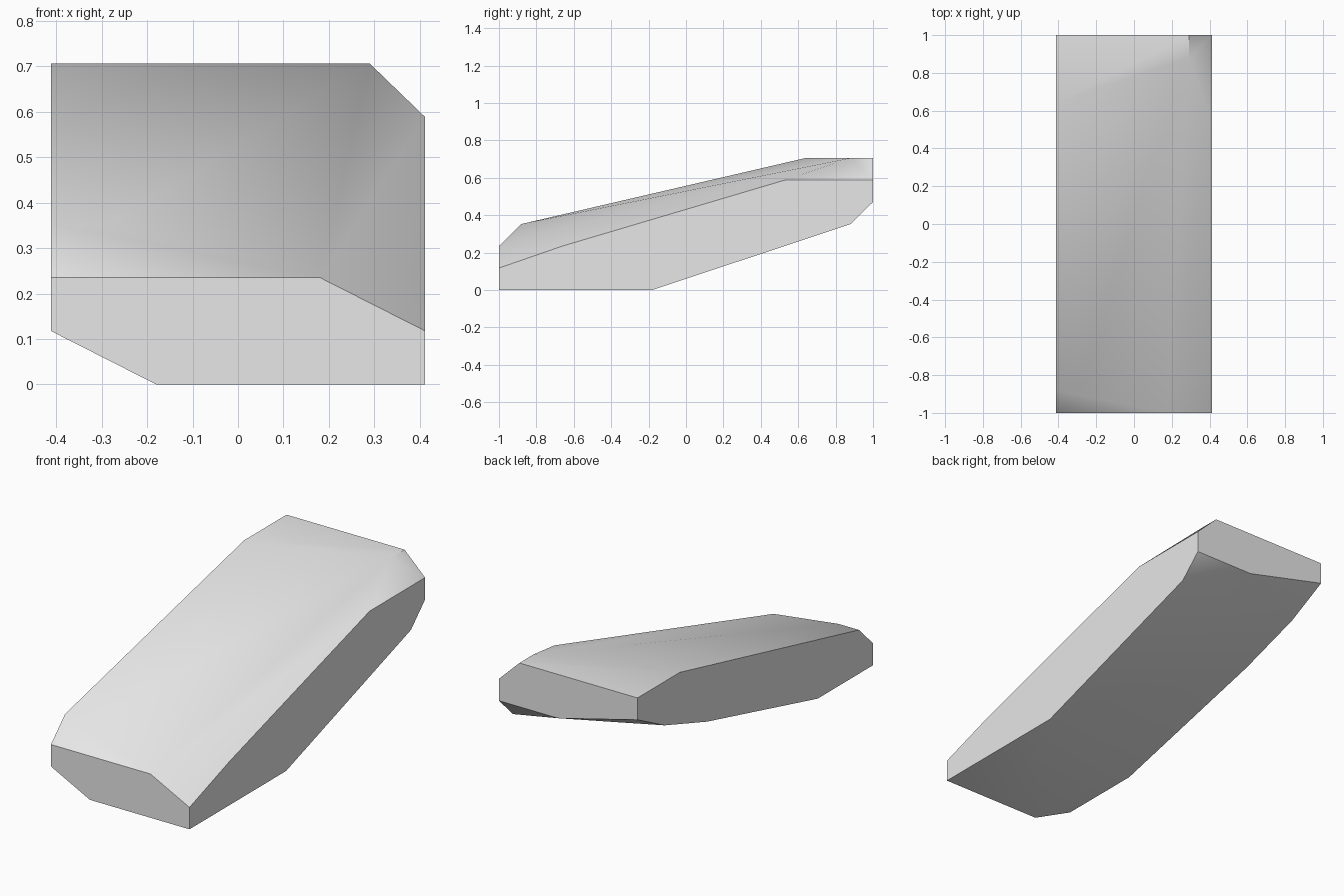
import bpy
import bmesh
from math import radians

# Remove the default cube
cube = bpy.data.objects.get("Cube")
if cube:
    bpy.data.objects.remove(cube, do_unlink=True)

STEP = 2 / 17          # height of one layer of the slab
HALF_WIDTH = 7 * STEP / 2


def make_material(name, colour):
    material = bpy.data.materials.new(name)
    material.use_nodes = True
    material.diffuse_color = colour
    material.node_tree.nodes["Principled BSDF"].inputs["Base Color"].default_value = colour
    return material


def add_profile(mesh, place, outline):
    """Add outline points (position along the face, height in layers)."""
    for along, layer in outline:
        mesh.verts.new(place(along, layer * STEP))


# Flat outlines of the four cut sides
left_outline = [(-1, 0), (-0.18, 0), (0.88, 3), (1, 4), (1, 5), (0.53, 5), (-0.66, 2), (-1, 1)]
right_outline = [(-1, 1), (-0.53, 1), (0.41, 3), (0.77, 4), (1, 5), (1, 6), (0.64, 6), (-0.88, 3), (-1, 2)]
front_outline = [(-0.18, 0), (0.18, 2)]
back_outline = [(0.06, 4), (0.29, 6)]

bm = bmesh.new()
add_profile(bm, lambda y, z: (HALF_WIDTH, y, z), left_outline)
add_profile(bm, lambda y, z: (-HALF_WIDTH, y, z), right_outline)
add_profile(bm, lambda x, z: (x, -1, z), front_outline)
add_profile(bm, lambda x, z: (x, 1, z), back_outline)

# Inner corners of the chamfers on the upper surface
add_profile(bm, lambda x, z: (x, -0.88, z), [(-0.29, 3)])
add_profile(bm, lambda x, z: (x, 0.88, z), [(0.29, 6)])

# Skin the outlines into one solid slab
hull = bmesh.ops.convex_hull(bm, input=bm.verts)
loose = [v for v in bm.verts if not v.link_faces]
bmesh.ops.delete(bm, geom=loose, context='VERTS')
bmesh.ops.dissolve_limit(bm, angle_limit=radians(0.5), verts=bm.verts, edges=bm.edges)
bmesh.ops.recalc_face_normals(bm, faces=bm.faces)

mesh = bpy.data.meshes.new("sloped_slab")
bm.to_mesh(mesh)
bm.free()
mesh.materials.append(make_material("light_grey", (0.8, 0.8, 0.8, 1)))

slab = bpy.data.objects.new("sloped_slab", mesh)
bpy.context.collection.objects.link(slab)

# Soft slopes with crisp side edges
bpy.ops.object.select_all(action='DESELECT')
slab.select_set(True)
bpy.context.view_layer.objects.active = slab
bpy.ops.object.shade_smooth_by_angle(angle=radians(40))
